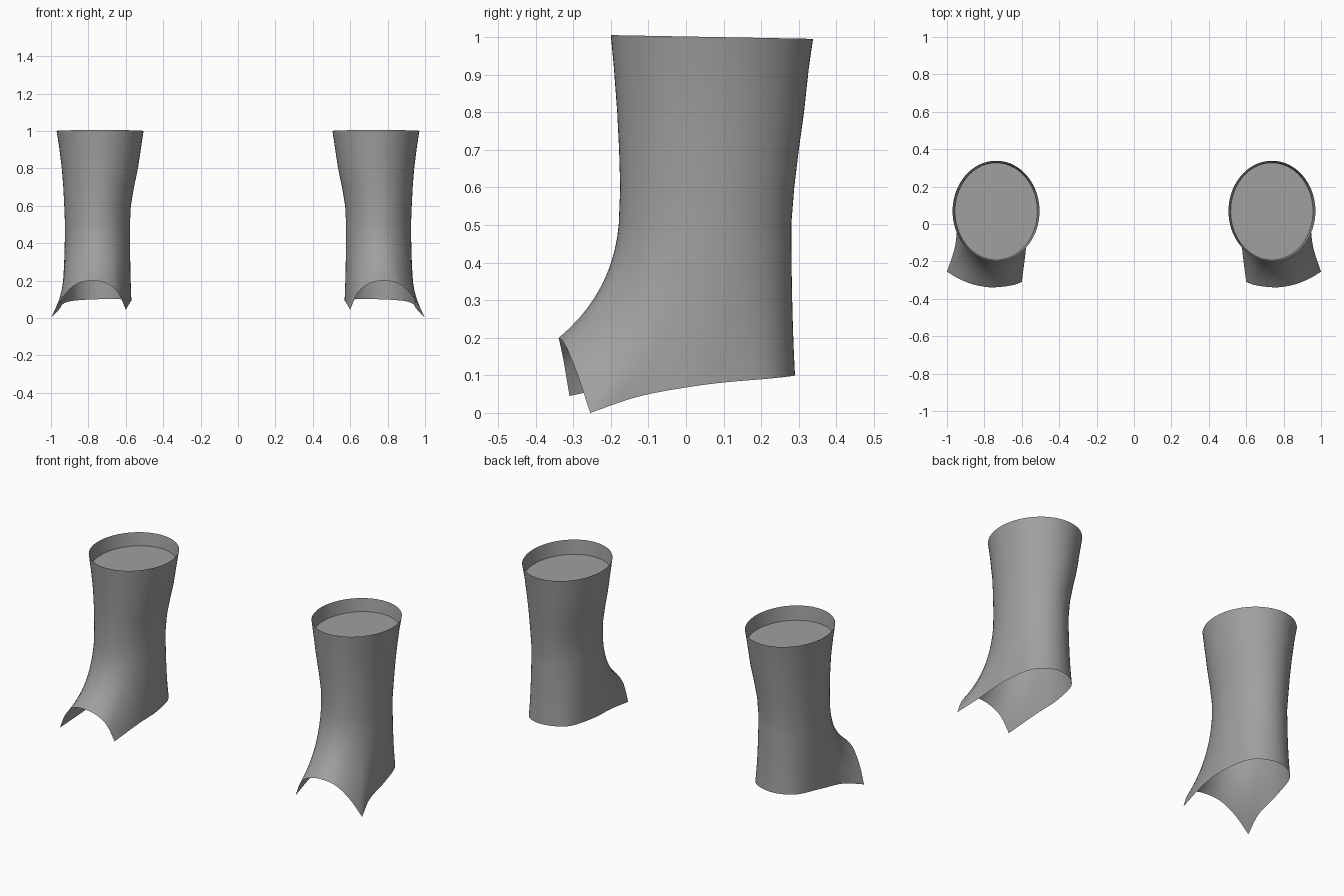
import bpy, bmesh
from math import sin, cos, radians
from mathutils import Vector

cube = bpy.data.objects.get("Cube")
if cube:
    bpy.data.objects.remove(cube)

grey = bpy.data.materials.new("mid grey")
grey.use_nodes = True
colour = (0.35, 0.35, 0.35, 1)
grey.diffuse_color = colour
grey.node_tree.nodes["Principled BSDF"].inputs["Base Color"].default_value = colour

STEP = 5
ANGLES = range(0, 360, STEP)      # 0 = front, 90 = outer side

# Leg sections: height, inner x, outer x, front y, back y
LEG = [(1.0, .505, .97, -.2, .338), (.92, .517, .957, -.192, .327),
       (.8, .535, .942, -.183, .314), (.7, .556, .934, -.178, .3),
       (.6, .573, .929, -.175, .288), (.5, .578, .925, -.179, .28)]

# Lower edge: angle and position, hem and toe arch meet at two sharp corners
HEM = [(50, 1, -.255, 0), (75, .957, -.12, .045), (100, .936, .05, .075),
       (140, .88, .23, .092), (180, .755, .29, .1), (220, .62, .23, .1),
       (260, .572, .05, .095), (285, .577, -.12, .083), (310, .6, -.31, .045)]
ARCH = [(310, .6, -.31, .045), (325, .64, -.325, .135), (342, .7, -.335, .183),
        (360, .78, -.338, .2), (378, .87, -.32, .178), (395, .945, -.288, .1),
        (410, 1, -.255, 0)]


def along(keys, angle):
    """Smooth curve through keyed points."""
    i = max(k for k in range(len(keys) - 1) if keys[k][0] <= angle)

    def slope(k):
        a, b = keys[max(k - 1, 0)], keys[min(k + 1, len(keys) - 1)]
        return (Vector(b[1:]) - Vector(a[1:])) / (b[0] - a[0])

    p, q = Vector(keys[i][1:]), Vector(keys[i + 1][1:])
    span = keys[i + 1][0] - keys[i][0]
    t = (angle - keys[i][0]) / span
    return (p * (1 + 2 * t) * (1 - t) ** 2 + q * t * t * (3 - 2 * t)
            + slope(i) * span * t * (1 - t) ** 2
            - slope(i + 1) * span * t * t * (1 - t))


def edge_point(angle):
    if 50 <= angle <= 310:
        return along(HEM, angle)
    return along(ARCH, angle + 360 if angle < 50 else angle)


def oval(section):
    z, x0, x1, y0, y1 = section
    ring = []
    for a in ANGLES:
        s, c = sin(radians(a)), cos(radians(a))
        tilt = .005 * c * (z > .95)
        ring.append(Vector(((x0 + x1) / 2 + (x1 - x0) / 2 * s,
                            (y0 + y1) / 2 - (y1 - y0) / 2 * c, z + tilt)))
    return ring


def foot_rings(top, rows=10):
    """Sweep the ankle section out to the lower edge."""
    ends = [edge_point(a) for a in ANGLES]
    for r in range(1, rows + 1):
        t = r / rows
        ring = []
        for p, q in zip(top, ends):
            mid = p.lerp(q, .1)
            mid.z = p.z + (q.z - p.z) * .6
            ring.append(p * (1 - t) ** 2 + mid * 2 * t * (1 - t) + q * t * t)
        yield ring


def make_object(name, rings, side, capped=False):
    bm = bmesh.new()
    loops = [[bm.verts.new((p.x * side, p.y, p.z)) for p in r] for r in rings]
    n = len(ANGLES)
    for a, b in zip(loops, loops[1:]):
        for i in range(n):
            j = (i + 1) % n
            bm.faces.new((a[i], b[i], b[j], a[j]))
    if capped:
        bm.faces.new(loops[0])
    if side < 0:
        bmesh.ops.reverse_faces(bm, faces=bm.faces)
    mesh = bpy.data.meshes.new(name)
    bm.to_mesh(mesh)
    bm.free()
    mesh.materials.append(grey)
    obj = bpy.data.objects.new(name, mesh)
    bpy.context.collection.objects.link(obj)
    bpy.ops.object.select_all(action='DESELECT')
    obj.select_set(True)
    bpy.context.view_layer.objects.active = obj
    bpy.ops.object.shade_smooth_by_angle()


# Open boot covers, each with a flat disc just below the upper rim
for label, side in (("left", 1), ("right", -1)):
    leg = [oval(s) for s in LEG]
    make_object(label + "_boot_cover", leg + list(foot_rings(leg[-1])), side)
    make_object(label + "_inner_disc", [leg[1]], side, capped=True)
